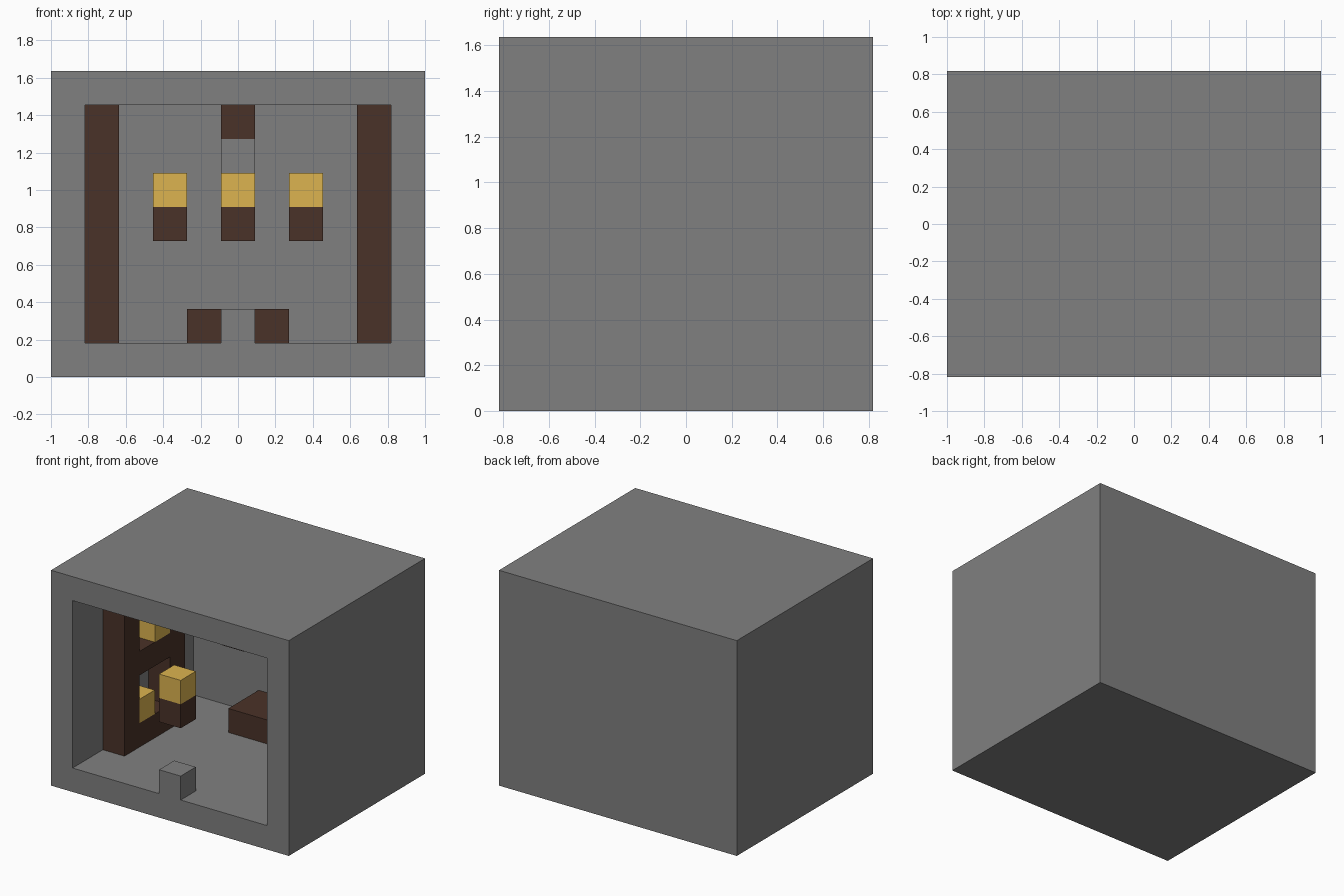
import bpy
import bmesh
from mathutils import Vector

if "Cube" in bpy.data.objects:
    bpy.data.objects.remove(bpy.data.objects["Cube"], do_unlink=True)

# Everything sits on a grid of equal blocks: 11 wide, 9 deep, 9 high
UNIT = 2 / 11
WIDE, DEEP, HIGH = 11, 9, 9


def srgb(*rgb):
    return [((c / 255 + 0.055) / 1.055) ** 2.4 for c in rgb] + [1]


def material(name, colour):
    mat = bpy.data.materials.new(name)
    mat.use_nodes = True
    mat.diffuse_color = colour
    mat.node_tree.nodes["Principled BSDF"].inputs["Base Color"].default_value = colour
    return mat


STONE = material("grey stone", srgb(128, 128, 128))
WOOD = material("dark brown wood", srgb(74, 50, 40))
GOLD = material("warm yellow", srgb(220, 180, 80))


def finish(name, bm, mat):
    mesh = bpy.data.meshes.new(name)
    bm.to_mesh(mesh)
    bm.free()
    mesh.materials.append(mat)
    obj = bpy.data.objects.new(name, mesh)
    bpy.context.collection.objects.link(obj)
    return obj


def cuboid(start, size):
    """Box given by its left-front-bottom grid corner and size in blocks."""
    bm = bmesh.new()
    bmesh.ops.create_cube(bm, size=1)
    origin = Vector((WIDE / 2, DEEP / 2, 0))
    for v in bm.verts:
        grid = [s + (c + 0.5) * n for s, c, n in zip(start, v.co, size)]
        v.co = (Vector(grid) - origin) * UNIT
    return bm


def block(name, start, size, mat):
    return finish(name, cuboid(start, size), mat)


# Room shell: front face inset by one wall and pushed back to the rear wall
bm = cuboid((0, 0, 0), (WIDE, DEEP, HIGH))
bm.normal_update()
front = next(f for f in bm.faces if f.normal.y < -0.9)
bmesh.ops.inset_region(bm, faces=[front], thickness=UNIT, use_even_offset=True)
pushed = bmesh.ops.extrude_discrete_faces(bm, faces=[front])["faces"][0]
for v in pushed.verts:
    v.co.y += (DEEP - 1) * UNIT
finish("room_shell", bm, STONE)

# Door step in the middle of the opening
block("door_step", (5, 0, 1), (1, 1, 1), STONE)

# Low bed against the rear wall
block("bed", (4, 6, 1), (3, 2, 1), WOOD)

# Torches: one at the opening, two on the rear wall
for name, x, y in (("front", 5, 0), ("rear_right", 3, 7), ("rear_left", 7, 7)):
    block(name + "_torch_handle", (x, y, 4), (1, 1, 1), WOOD)
    block(name + "_torch_flame", (x, y, 5), (1, 1, 1), GOLD)

# Hanging lamp under the ceiling
block("lamp_mount", (5, 4, 7), (1, 1, 1), WOOD)
block("lamp_body", (5, 4, 6), (1, 1, 1), STONE)

# Bookcases on both side walls: two posts, three boards and two goods each
for side, x in (("right", 1), ("left", 9)):
    for label, y in (("front", 2), ("rear", 5)):
        block(f"{side}_bookcase_{label}_post", (x, y, 1), (1, 1, 7), WOOD)
    for label, z in (("bottom", 1), ("middle", 4), ("top", 7)):
        block(f"{side}_bookcase_{label}_board", (x, 3, z), (1, 2, 1), WOOD)
    block(f"{side}_lower_box", (x, 3, 2), (1, 1, 1), GOLD)
    block(f"{side}_upper_box", (x, 4, 5), (1, 1, 1), GOLD)
